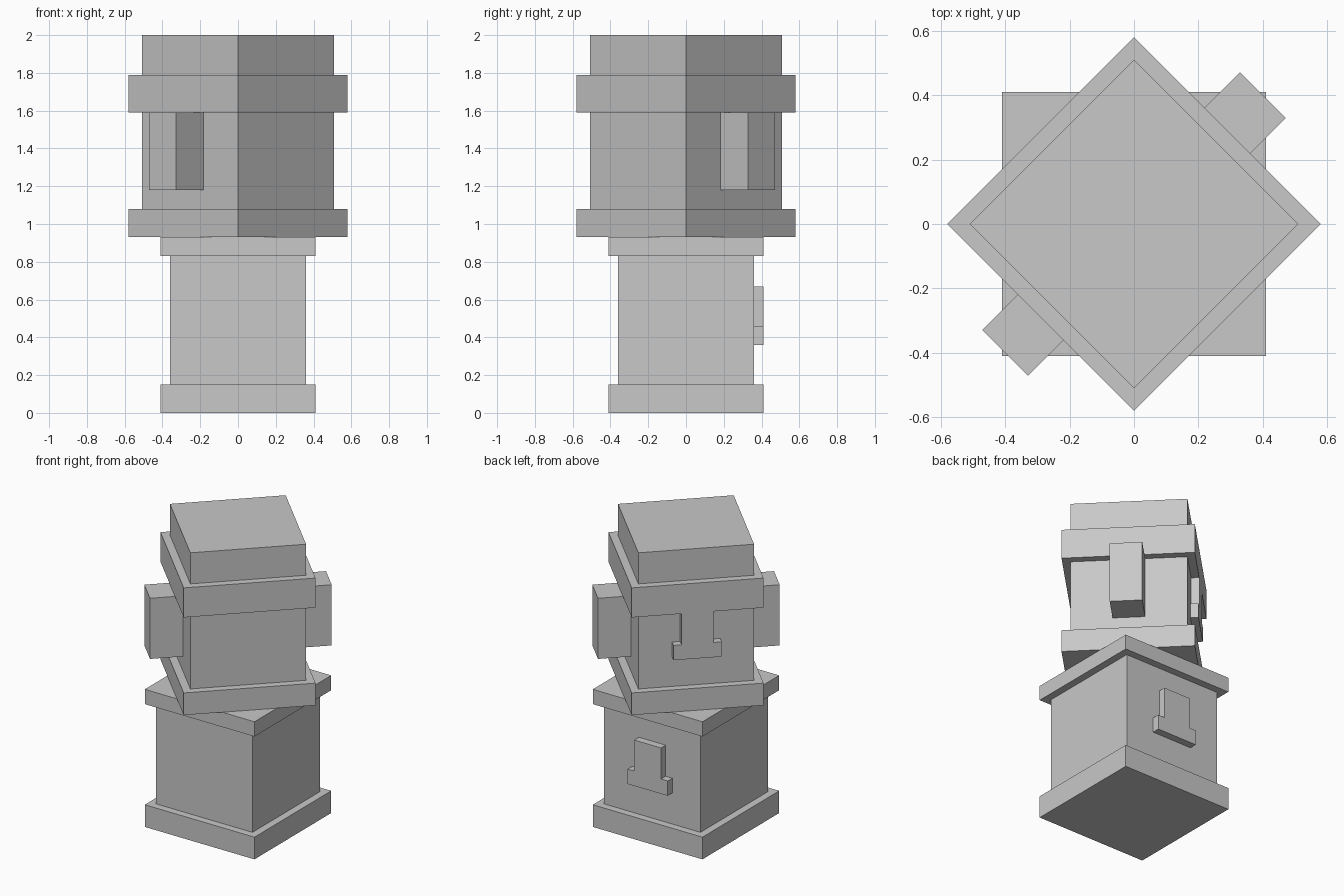
import bpy
from math import radians
from mathutils import Matrix, Vector

cube = bpy.data.objects.get("Cube")
if cube:
    bpy.data.objects.remove(cube, do_unlink=True)

grey = bpy.data.materials.new("light_grey")
grey.use_nodes = True
colour = (0.58, 0.58, 0.58, 1)
grey.diffuse_color = colour
grey.node_tree.nodes["Principled BSDF"].inputs["Base Color"].default_value = colour

BODY, RIM = 0.36, 0.41          # half widths of the blocks and their flanges


def box(name, x, y, z, turn=0):
    """Box between (min, max) pairs, turned about the vertical axis."""
    bpy.ops.mesh.primitive_cube_add(size=1)
    ob = bpy.context.object
    ob.name = ob.data.name = name
    size = [b - a for a, b in (x, y, z)]
    centre = Vector([(a + b) / 2 for a, b in (x, y, z)])
    ob.data.transform(Matrix.Rotation(radians(turn), 4, "Z")
                      @ Matrix.Translation(centre)
                      @ Matrix.Diagonal((*size, 1)))
    ob.data.materials.append(grey)
    return ob


def slab(name, half, low, high, turn=0):
    return box(name, (-half, half), (-half, half), (low, high), turn)


def emblem(name, low, turn=0):
    """Raised upside-down T on the back face."""
    depth = (BODY, RIM)
    box(name + "_foot", (-0.15, 0.15), depth, (low, low + 0.1), turn)
    box(name + "_stem", (-0.1, 0.1), depth, (low + 0.1, low + 0.31), turn)


# Lower block
slab("base_plinth", RIM, 0, 0.15)
slab("lower_body", BODY, 0.15, 0.83)
slab("lower_cap", RIM, 0.83, 0.93)
emblem("lower_emblem", 0.36)

# Upper block, turned an eighth of a circle
slab("neck_flange", RIM, 0.93, 1.08, 45)
slab("upper_body", BODY, 1.08, 1.59, 45)
slab("brim_flange", RIM, 1.59, 1.79, 45)
slab("top_block", BODY, 1.79, 2, 45)
emblem("upper_emblem", 1.28, 45)

# Side arms
for side, turn in (("left", 45), ("right", 225)):
    box(side + "_arm", (BODY, 0.565), (-0.1, 0.1), (1.18, 1.59), turn)
